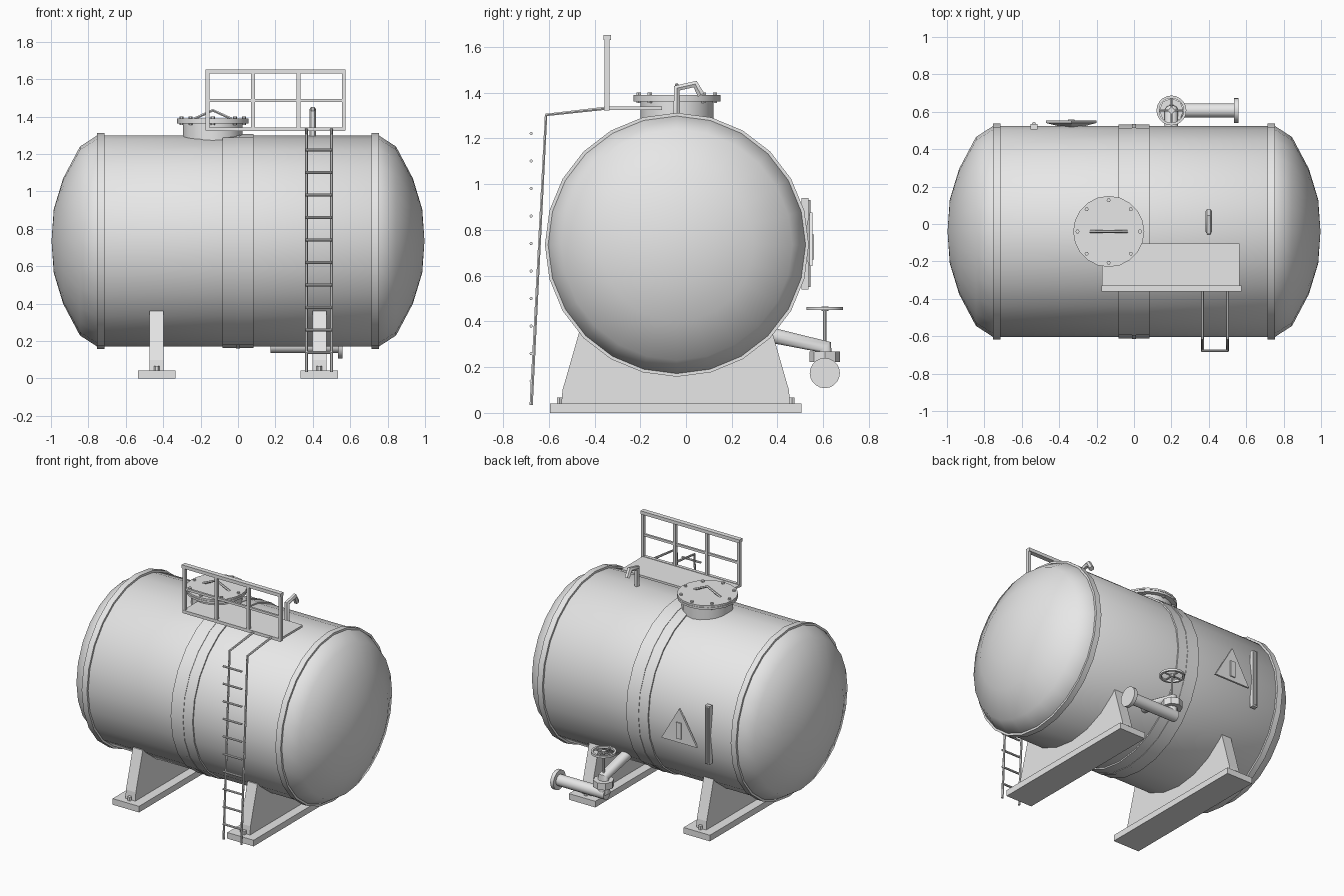
import bpy, bmesh, math
from mathutils import Vector, Matrix

if "Cube" in bpy.data.objects:
    bpy.data.objects.remove(bpy.data.objects["Cube"], do_unlink=True)

grey = bpy.data.materials.new("plain_grey")
grey.use_nodes = True
grey.diffuse_color = (0.8, 0.8, 0.8, 1)
grey.node_tree.nodes["Principled BSDF"].inputs["Base Color"].default_value = (0.8, 0.8, 0.8, 1)

CY, CZ = -0.04, 0.735   # tank axis
R = 0.563               # tank radius
X, Y, Z = Vector((1, 0, 0)), Vector((0, 1, 0)), Vector((0, 0, 1))


def finish(name, bm, smooth=True):
    bmesh.ops.recalc_face_normals(bm, faces=bm.faces)
    me = bpy.data.meshes.new(name)
    bm.to_mesh(me)
    bm.free()
    me.materials.append(grey)
    ob = bpy.data.objects.new(name, me)
    bpy.context.collection.objects.link(ob)
    if smooth:
        bpy.ops.object.select_all(action='DESELECT')
        ob.select_set(True)
        bpy.context.view_layer.objects.active = ob
        bpy.ops.object.shade_smooth_by_angle(angle=math.radians(35))
    return ob


def lathe(name, profile, center, axis, sides=24, closed=False):
    """Revolve (along, radius) points about an axis through center."""
    up = X if axis == Z else Z
    side = axis.cross(up)
    c = Vector(center)
    bm = bmesh.new()
    rings = []
    for along, r in profile:
        if r == 0:
            rings.append([bm.verts.new(c + axis * along)] * sides)
            continue
        ring = []
        for i in range(sides):
            a = math.tau * i / sides
            ring.append(bm.verts.new(c + axis * along + (up * math.cos(a) + side * math.sin(a)) * r))
        rings.append(ring)
    pairs = list(zip(rings, rings[1:]))
    if closed:
        pairs.append((rings[-1], rings[0]))
    for a, b in pairs:
        for i in range(sides):
            j = (i + 1) % sides
            bm.faces.new(list(dict.fromkeys((a[i], a[j], b[j], b[i]))))
    if not closed:
        for ring in (rings[0], rings[-1]):
            if len(set(ring)) > 2:
                bm.faces.new(ring)
    return finish(name, bm)


def cylinder(name, center, axis, lo, hi, r, sides=16):
    return lathe(name, [(lo, r), (hi, r)], center, axis, sides)


def box(name, lo, hi):
    lo, hi = Vector(lo), Vector(hi)
    bm = bmesh.new()
    m = Matrix.Translation((lo + hi) / 2) @ Matrix.Diagonal((*(hi - lo), 1))
    bmesh.ops.create_cube(bm, size=1, matrix=m)
    return finish(name, bm, False)


def tube(name, points, r, res=1):
    cu = bpy.data.curves.new(name, 'CURVE')
    cu.dimensions = '3D'
    cu.bevel_depth, cu.bevel_resolution, cu.use_fill_caps = r, res, True
    sp = cu.splines.new('POLY')
    sp.points.add(len(points) - 1)
    for p, co in zip(sp.points, points):
        p.co = (*co, 1)
    cu.materials.append(grey)
    ob = bpy.data.objects.new(name, cu)
    bpy.context.collection.objects.link(ob)
    bpy.ops.object.select_all(action='DESELECT')
    ob.select_set(True)
    bpy.context.view_layer.objects.active = ob
    bpy.ops.object.convert(target='MESH')
    bpy.ops.object.shade_smooth_by_angle(angle=math.radians(50))


def prism(name, outline, axis):
    bm = bmesh.new()
    f = bm.faces.new([bm.verts.new(p) for p in outline])
    ext = bmesh.ops.extrude_face_region(bm, geom=[f])
    bmesh.ops.translate(bm, vec=axis, verts=[v for v in ext["geom"] if isinstance(v, bmesh.types.BMVert)])
    return finish(name, bm, False)


# Tank shell with domed ends
dome = [(0.997, 0), (0.985, 0.17), (0.935, 0.335), (0.845, 0.505), (0.755, R)]
lathe("tank_shell", [(-x, r) for x, r in dome] + dome[::-1], (0, CY, CZ), X)

# Raised hoops: end flanges, centre band and its weld seam
for name, mid, half, r in (("left_end_ring", 0.735, 0.02, 0.577), ("right_end_ring", -0.735, 0.02, 0.577),
                           ("centre_band", 0, 0.083, 0.572), ("band_seam", 0, 0.012, 0.575)):
    lathe(name, [(mid - half, R - 0.02), (mid - half, r), (mid + half, r), (mid + half, R - 0.02)],
          (0, CY, CZ), X, closed=True)

# Saddle supports
for side, sx in (("right", -0.435), ("left", 0.435)):
    box(side + "_saddle_base", (sx - 0.1, -0.595, 0), (sx + 0.1, 0.505, 0.042))
    half = [(0.5, 0.04), (0.495, 0.1), (0.42, 0.36)]
    outline = half + [(-y, z) for y, z in half[::-1]]
    prism(side + "_saddle_web", [(sx - 0.0375, y - 0.045, z) for y, z in outline], X * 0.075)
    for y in (-0.553, 0.463):
        cylinder(side + "_saddle_bolt", (sx, y, 0), Z, 0.04, 0.067, 0.014, 6)

# Manhole with bolted lid and bent handle
MX, MY = -0.135, -0.04
cylinder("manhole_neck", (MX, MY, 0), Z, 1.2, 1.37, 0.16, 20)
cylinder("manhole_flange", (MX, MY, 0), Z, 1.362, 1.376, 0.19, 20)
cylinder("manhole_lid", (MX, MY, 0), Z, 1.378, 1.39, 0.19, 20)
for i in range(8):
    a = math.tau * i / 8
    cylinder("lid_bolt", (MX + 0.167 * math.cos(a), MY + 0.167 * math.sin(a), 0), Z, 1.355, 1.4, 0.011, 6)
tube("lid_handle", [(MX - 0.1, MY, 1.388), (MX, MY, 1.434), (MX + 0.1, MY, 1.388)], 0.008)

# Vent pipe
tube("vent_pipe", [(0.4, CY, 1.27), (0.4, CY, 1.42), (0.4, 0.04, 1.438), (0.4, 0.066, 1.39)], 0.018)

# Walkway and guard rail
box("walkway", (-0.17, -0.355, 1.325), (0.565, -0.105, 1.34))
for i in range(4):
    px = -0.163 + i * 0.243
    box("rail_post", (px - 0.01, -0.357, 1.325), (px + 0.01, -0.335, 1.64))
box("top_rail", (-0.175, -0.361, 1.63), (0.575, -0.328, 1.653))
box("middle_rail", (-0.165, -0.353, 1.479), (0.567, -0.339, 1.495))
box("toe_rail", (-0.17, -0.358, 1.322), (0.573, -0.335, 1.343))

# Access ladder
for lx in (0.365, 0.5):
    tube("ladder_rail", [(lx, -0.677, 0.035), (lx, -0.612, 1.303), (lx, -0.345, 1.333)], 0.008)
for i in range(10):
    cylinder("ladder_rung", (0, -0.677, 0.139 + i * 0.1203), X, 0.362, 0.503, 0.007, 8)

# Drain pipe, outlet and valve
VX, VY, PZ = 0.2, 0.607, 0.174
tube("drain_pipe", [(VX, 0.34, 0.347), (VX, VY, 0.288), (VX, VY, PZ)], 0.036, 3)
cylinder("valve_body", (VX, VY, 0), Z, 0.222, 0.268, 0.066, 8)
cylinder("outlet_pipe", (0, VY, PZ), X, VX - 0.025, 0.54, 0.038)
cylinder("outlet_flange", (0, VY, PZ), X, 0.535, 0.56, 0.066, 20)
cylinder("valve_stem", (VX, VY, 0), Z, 0.26, 0.46, 0.007, 8)
lathe("valve_wheel", [(0.449, 0.066), (0.449, 0.08), (0.464, 0.08), (0.464, 0.066)],
      (VX, VY, 0), Z, 20, closed=True)
cylinder("wheel_hub", (VX, VY, 0), Z, 0.446, 0.466, 0.016, 10)
for axis in (X, Y):
    cylinder("wheel_spoke", (VX, VY, 0.456), axis, -0.07, 0.07, 0.006, 6)

# Warning plate on the back
SX = -0.335
lathe("warning_plate", [(0.51, 0.02), (0.54, 0.156), (0.553, 0.156)], (SX, 0, 0.72), Y, 3)
box("warning_mark", (SX - 0.018, 0.55, 0.67), (SX + 0.018, 0.56, 0.78))

# Level gauge on the back
GX = -0.535
box("gauge_backing", (GX - 0.018, 0.505, 0.54), (GX + 0.018, 0.535, 0.94))
cylinder("gauge_glass", (GX, 0.536, 0), Z, 0.55, 0.93, 0.01, 10)
